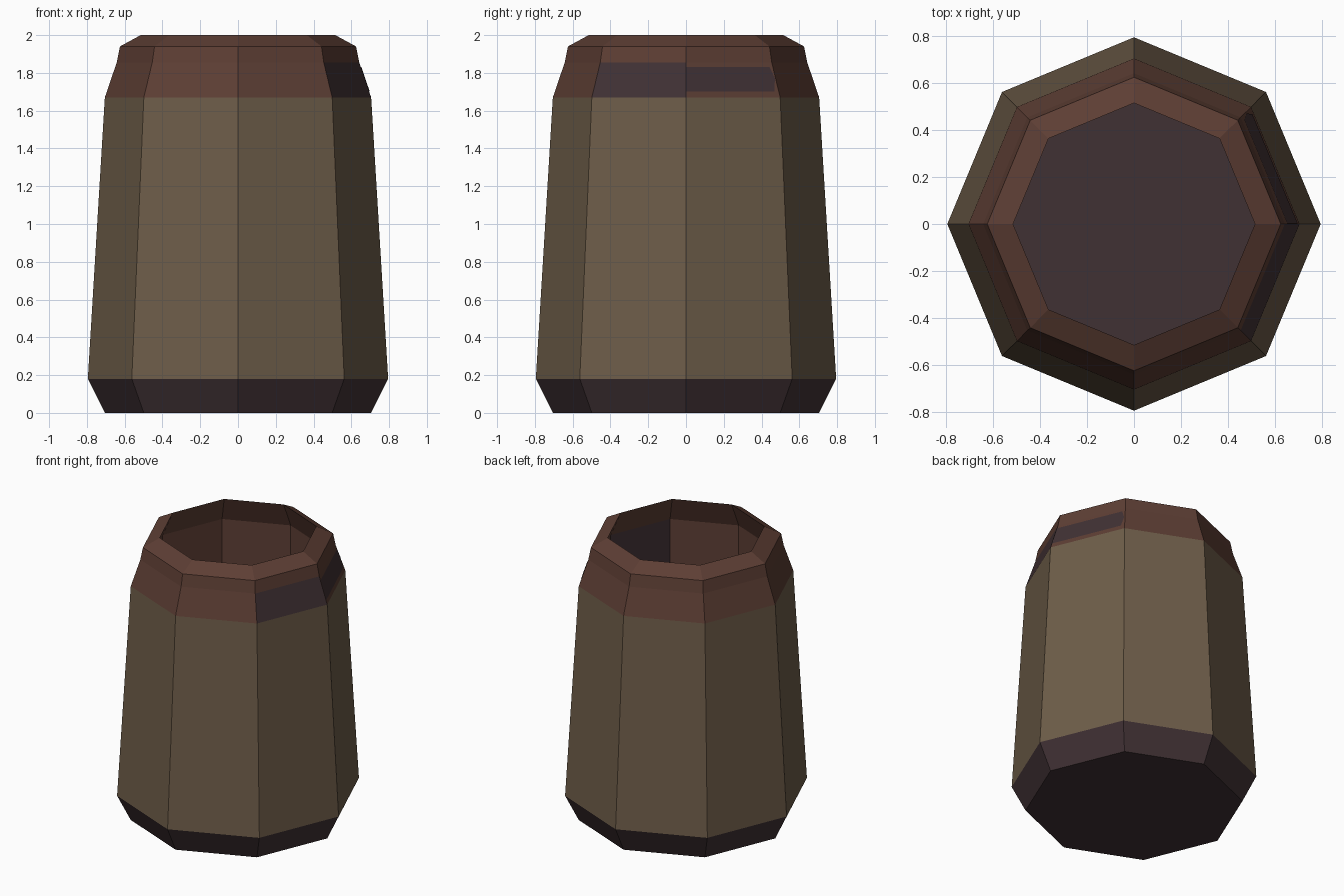
import bpy, bmesh
from math import cos, sin, radians
from mathutils import Vector

cube = bpy.data.objects.get("Cube")
if cube:
    bpy.data.objects.remove(cube, do_unlink=True)

SIDES = 8


def material(name, hex_colour):
    rgb = [((hex_colour >> s) & 255) / 255 for s in (16, 8, 0)]
    lin = [c / 12.92 if c < 0.04045 else ((c + 0.055) / 1.055) ** 2.4 for c in rgb]
    m = bpy.data.materials.new(name)
    m.use_nodes = True
    m.diffuse_color = (*lin, 1)
    m.node_tree.nodes["Principled BSDF"].inputs["Base Color"].default_value = (*lin, 1)
    return m


TAN = material("tan_clay", 0x6E5D49)
BROWN = material("red_brown_glaze", 0x5D3E34)
PURPLE = material("dark_purple_brown", 0x403134)
MATERIALS = [TAN, BROWN, PURPLE]


def add_object(name, bm):
    mesh = bpy.data.meshes.new(name)
    bm.to_mesh(mesh)
    bm.free()
    obj = bpy.data.objects.new(name, mesh)
    bpy.context.collection.objects.link(obj)
    for m in MATERIALS:
        mesh.materials.append(m)
    return obj


def lathe(name, profile, bands, start_cap=None, end_cap=None, special=None):
    """Eight-sided turned shape; bands holds one material per profile step."""
    bm = bmesh.new()
    rings = [[bm.verts.new((r * cos(radians(45 * i)), r * sin(radians(45 * i)), z))
              for i in range(SIDES)] for r, z in profile]
    for k, band in enumerate(bands):
        for i in range(SIDES):
            j = (i + 1) % SIDES
            face = bm.faces.new((rings[k][i], rings[k][j], rings[k + 1][j], rings[k + 1][i]))
            # one side of a chosen band is darker
            face.material_index = 2 if (k == special and i == SIDES - 1) else band
    if start_cap is not None:
        bm.faces.new(rings[0][::-1]).material_index = start_cap
    if end_cap is not None:
        bm.faces.new(rings[-1]).material_index = end_cap
    return add_object(name, bm)


# Outer jar: dark foot, tan body, glazed shoulder, neck and sloping rim
SHOULDER_LOW, SHOULDER_TOP = (0.705, 1.67), (0.642, 1.855)
LIP = (0.515, 2.0)
lathe("jar_body",
      [(0.705, 0), (0.795, 0.18), SHOULDER_LOW, SHOULDER_TOP, (0.625, 1.94), LIP],
      [2, 0, 1, 1, 1], start_cap=2, special=2)

# Hollow inside: undercut lip, upright wall and floor
lathe("jar_interior", [LIP, (0.595, 1.82), (0.595, 1.0)], [1, 1], end_cap=2, special=1)


# Painted strip on the shoulder
def shoulder_point(t, z):
    (r0, z0), (r1, z1) = SHOULDER_LOW, SHOULDER_TOP
    r = r0 + (r1 - r0) * (z - z0) / (z1 - z0)
    return Vector((r, 0, z)).lerp(Vector((r * cos(radians(45)), r * sin(radians(45)), z)), t)


bm = bmesh.new()
outline = [(0, 1.70), (0.95, 1.70), (0.99, 1.77), (0.96, 1.83), (0, 1.83)]
strip = bm.faces.new([bm.verts.new(shoulder_point(t, z)) for t, z in outline])
strip.normal_update()
strip.material_index = 2
bmesh.ops.translate(bm, verts=bm.verts[:], vec=strip.normal * 0.003)
add_object("shoulder_strip", bm)
